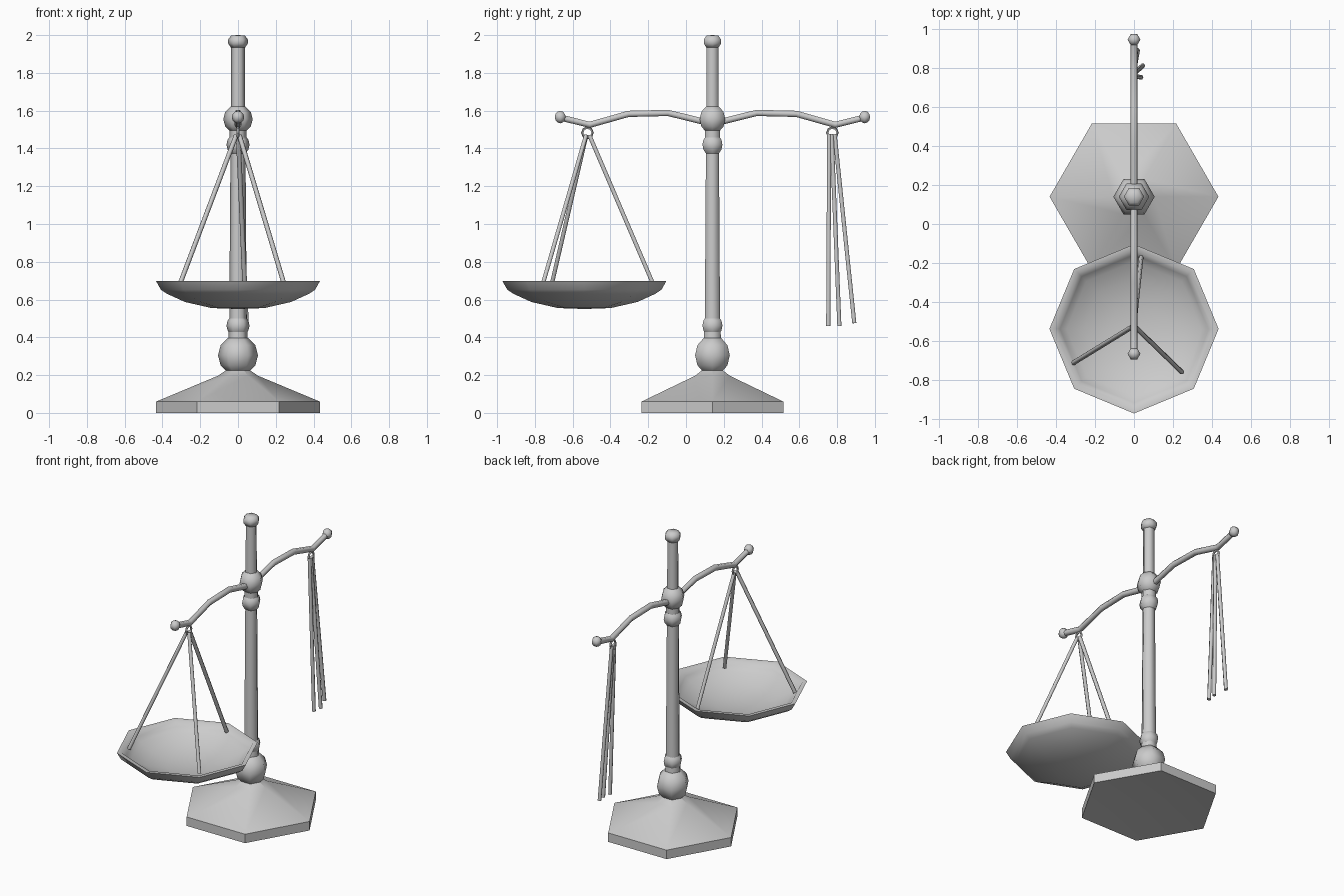
import bpy, bmesh, math
from mathutils import Vector

if "Cube" in bpy.data.objects:
    bpy.data.objects.remove(bpy.data.objects["Cube"])

CY = 0.14        # y of the column
PAN_Y = -0.538   # y of the pan


def finish(name, bm, angle):
    bmesh.ops.recalc_face_normals(bm, faces=bm.faces[:])
    me = bpy.data.meshes.new(name)
    bm.to_mesh(me)
    bm.free()
    ob = bpy.data.objects.new(name, me)
    bpy.context.collection.objects.link(ob)
    bpy.ops.object.select_all(action='DESELECT')
    ob.select_set(True)
    bpy.context.view_layer.objects.active = ob
    bpy.ops.object.shade_smooth_by_angle(angle=math.radians(angle))
    return ob


def skin(bm, rings):
    """Bridge rings of vertices; a ring of one vertex is a pole."""
    for a, b in zip(rings, rings[1:]):
        n = max(len(a), len(b))
        for i in range(n):
            j = (i + 1) % n
            if len(a) == 1:
                bm.faces.new((a[0], b[i], b[j]))
            elif len(b) == 1:
                bm.faces.new((a[i], a[j], b[0]))
            else:
                bm.faces.new((a[i], a[j], b[j], b[i]))


def lathe(name, profile, sides, y, angle):
    """Spin (radius, z) points around a vertical axis, vertices on the x axis."""
    bm = bmesh.new()
    rings = []
    for r, z in profile:
        n = sides if r > 0 else 1
        rings.append([bm.verts.new((r * math.cos(2 * math.pi * i / sides),
                                    y + r * math.sin(2 * math.pi * i / sides), z))
                      for i in range(n)])
    skin(bm, rings)
    return finish(name, bm, angle)


def tube(name, points, radius, sides=6, angle=62):
    pts = [Vector(p) for p in points]
    bm = bmesh.new()
    rings = []
    for i, p in enumerate(pts):
        t = (pts[min(i + 1, len(pts) - 1)] - pts[max(i - 1, 0)]).normalized()
        u = Vector((1, 0, 0))
        u = (u - t * u.dot(t)).normalized()
        v = t.cross(u)
        rings.append([bm.verts.new(p + radius * (math.cos(a) * u + math.sin(a) * v))
                      for a in (2 * math.pi * k / sides for k in range(sides))])
    skin(bm, rings)
    bm.faces.new(rings[0])
    bm.faces.new(rings[-1])
    return finish(name, bm, angle)


def ball(r, z, a0=-90, a1=90, steps=6):
    """Profile of a sphere between two latitudes."""
    out = []
    for i in range(steps + 1):
        a = math.radians(a0 + (a1 - a0) * i / steps)
        c = r * math.cos(a)
        out.append((c if c > 1e-6 else 0, z + r * math.sin(a)))
    return out


# base: hexagonal foot with a slightly hollow underside
lathe("base", [(0, 0.03), (0.433, 0), (0.433, 0.06), (0.105, 0.197), (0.05, 0.235), (0, 0.235)],
      6, CY, 35)

# column with turned knobs
lathe("column_knob", ball(0.106, 0.305), 6, CY, 62)
lathe("lower_collar", [(0, 0.37), (0.053, 0.37), (0.05, 0.43), (0, 0.43)], 6, CY, 62)
lathe("lower_ring", ball(0.061, 0.462, -50, 50, 4), 6, CY, 62)
lathe("column", [(0, 0.4), (0.047, 0.4), (0.039, 1.5), (0, 1.5)], 6, CY, 62)
lathe("upper_ring", ball(0.061, 1.42, -50, 50, 4), 6, CY, 62)
lathe("upper_collar", [(0, 1.44), (0.046, 1.44), (0.046, 1.51), (0, 1.51)], 6, CY, 62)
lathe("beam_hub", ball(0.078, 1.555), 6, CY, 62)
lathe("top_post", [(0, 1.6), (0.038, 1.6), (0.036, 1.95), (0, 1.95)], 6, CY, 62)
lathe("finial", [(0, 1.935), (0.038, 1.935), (0.052, 1.955), (0.052, 1.977),
                 (0.036, 1.998), (0, 2.0)], 6, CY, 62)

# beam: half the path, mirrored about the column
half = [(0.81, 1.565), (0.65, 1.525), (0.445, 1.583), (0.235, 1.588), (0.06, 1.545)]
path = [(0, CY - d, z) for d, z in half] + [(0, CY + d, z) for d, z in reversed(half)]
tube("beam", path, 0.019)

# ball ends and hanging rings on both sides
for side, s, ring_y in (("front", -1, -0.522), ("back", 1, 0.775)):
    lathe(side + "_beam_end", ball(0.033, 1.566), 6, CY + s * 0.806, 62)
    bpy.ops.mesh.primitive_torus_add(location=(0, ring_y, 1.483),
                                     rotation=(0, math.pi / 2, 0), major_segments=8,
                                     minor_segments=5, major_radius=0.027, minor_radius=0.007)
    bpy.context.object.name = side + "_hanging_ring"

# pan: octagonal dish with a thick, soft rim
lathe("pan", [(0, 0.55), (0.14, 0.555), (0.28, 0.587), (0.375, 0.63), (0.408, 0.652),
              (0.434, 0.698), (0.405, 0.697), (0.38, 0.665), (0.345, 0.642), (0.26, 0.602),
              (0.13, 0.573), (0, 0.567)], 8, PAN_Y, 110)

# rods that hold the pan
for i, (x, y) in enumerate([(0.036, -0.171), (-0.31, -0.712), (0.246, -0.76)]):
    top = (x * 0.03, -0.522 + (y + 0.522) * 0.03, 1.47)
    tube("pan_rod_%d" % (i + 1), [top, (x, y, 0.675)], 0.0125)

# loose rods on the other side
for i, (y0, x, y, z) in enumerate([(0.758, 0.036, 0.753, 0.46), (0.771, 0.045, 0.812, 0.46),
                                   (0.787, 0.018, 0.891, 0.475)]):
    tube("loose_rod_%d" % (i + 1), [(0, y0, 1.475), (x, y, z)], 0.0125)
